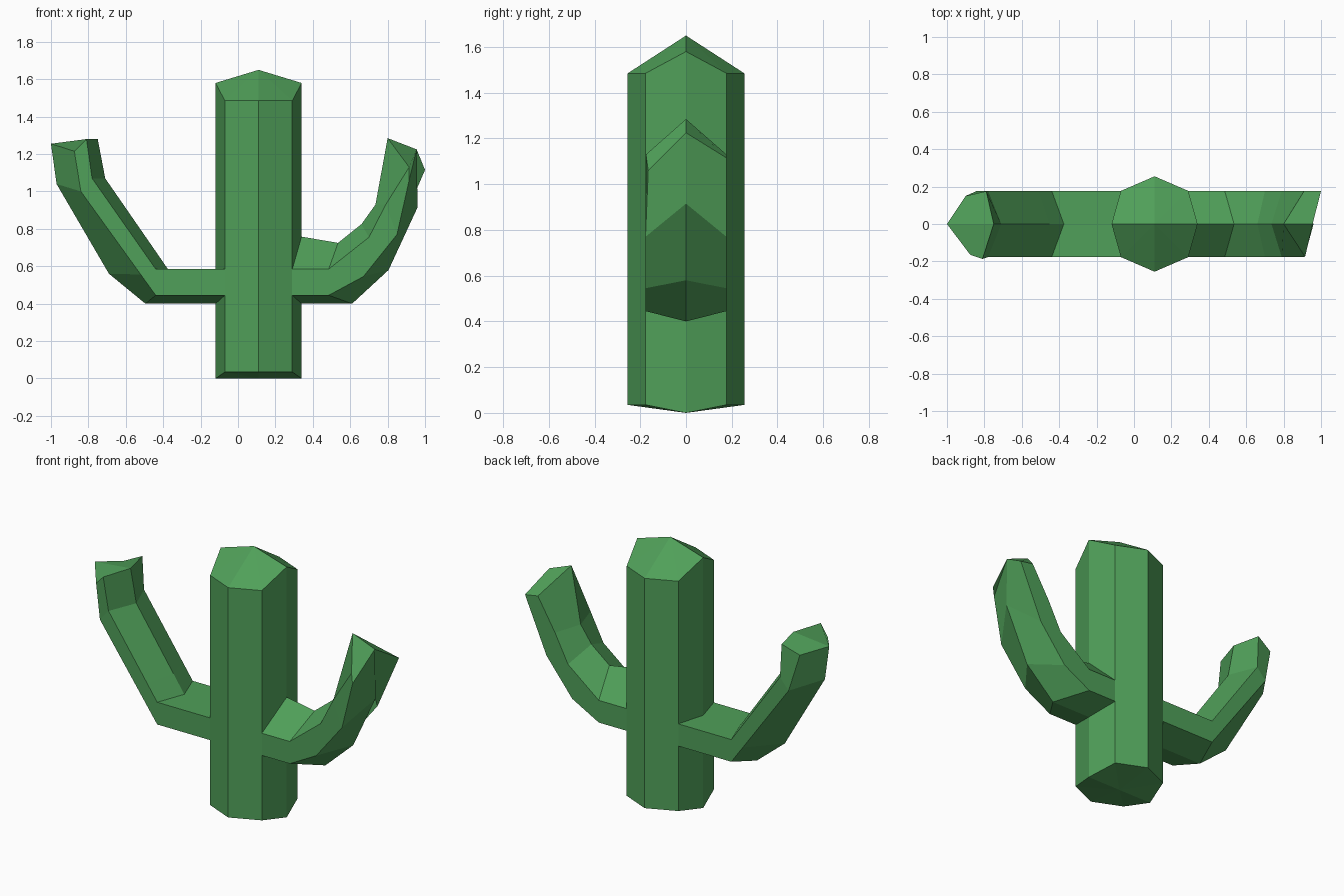
import bpy, bmesh

if "Cube" in bpy.data.objects:
    bpy.data.objects.remove(bpy.data.objects["Cube"])

green = bpy.data.materials.new("cactus_green")
green.diffuse_color = (0.08, 0.35, 0.10, 1)
green.use_nodes = True
green.node_tree.nodes["Principled BSDF"].inputs["Base Color"].default_value = green.diffuse_color


def finish(bm, name):
    bmesh.ops.recalc_face_normals(bm, faces=bm.faces)
    mesh = bpy.data.meshes.new(name)
    bm.to_mesh(mesh)
    bm.free()
    mesh.materials.append(green)
    bpy.context.collection.objects.link(bpy.data.objects.new(name, mesh))


def skin(bm, rings):
    for a, b in zip(rings, rings[1:]):
        n = len(a)
        for i in range(n):
            j = (i + 1) % n
            bm.faces.new((a[i], a[j], b[j], b[i]))


# Trunk: eight-sided column with ridged top and base
outline = [(0.23, 0), (0.18, 0.177), (0, 0.255), (-0.18, 0.177),
           (-0.23, 0), (-0.18, -0.177), (0, -0.255), (0.18, -0.177)]
bm = bmesh.new()
rings, caps = [], []
for mid, z_ridge, z_side in ((0, 0, 0.035), (1.65, 1.58, 1.485)):
    ring = [bm.verts.new((0.11 + x, y, z_side if y else z_ridge)) for x, y in outline]
    center = bm.verts.new((0.11, 0, mid))
    for i in range(8):
        bm.faces.new((center, ring[i], ring[(i + 1) % 8]))
    rings.append(ring)
skin(bm, rings)
finish(bm, "trunk")


# Arms: six-sided tube; each station gives (x, z) of outer ridge,
# outer side, inner side and inner ridge
def arm(name, stations, tip_ring):
    bm = bmesh.new()
    w = 0.177
    rings = []
    for o, s, i, c in stations:
        pts = [(o, 0), (s, -w), (i, -w), (c, 0), (i, w), (s, w)]
        rings.append([bm.verts.new((p[0], y, p[1])) for p, y in pts])
    rings.append([bm.verts.new(p) for p in tip_ring])
    skin(bm, rings)
    # tip is folded along its middle ridge
    t = rings[-1]
    bm.faces.new((t[0], t[1], t[2], t[3]))
    bm.faces.new((t[3], t[4], t[5], t[0]))
    bm.faces.new(rings[0])
    finish(bm, name)


arm("left_arm", [
    ((-0.11, 0.40), (-0.06, 0.445), (-0.06, 0.585), (-0.11, 0.585)),
    ((-0.495, 0.40), (-0.44, 0.445), (-0.44, 0.585), (-0.375, 0.585)),
    ((-0.69, 0.56), (-0.52, 0.556), (-0.51, 0.685), (-0.45, 0.694)),
    ((-0.97, 1.04), (-0.84, 1.0), (-0.78, 1.07), (-0.71, 1.07)),
], [(-1, 0, 1.255), (-0.875, -0.165, 1.215), (-0.81, -0.187, 1.28),
    (-0.75, 0, 1.28), (-0.79, 0.175, 1.28), (-0.90, 0.15, 1.23)])

arm("right_arm", [
    ((0.33, 0.40), (0.28, 0.445), (0.28, 0.585), (0.33, 0.76)),
    ((0.61, 0.40), (0.485, 0.445), (0.485, 0.585), (0.535, 0.725)),
    ((0.805, 0.58), (0.67, 0.545), (0.70, 0.755), (0.66, 0.825)),
    ((0.96, 0.915), (0.85, 0.77), (0.79, 0.93), (0.735, 0.93)),
], [(0.955, 0, 1.225), (0.915, -0.165, 1.06), (0.915, -0.175, 1.13),
    (0.80, 0, 1.285), (0.91, 0.177, 1.13), (1, 0.177, 1.115)])
